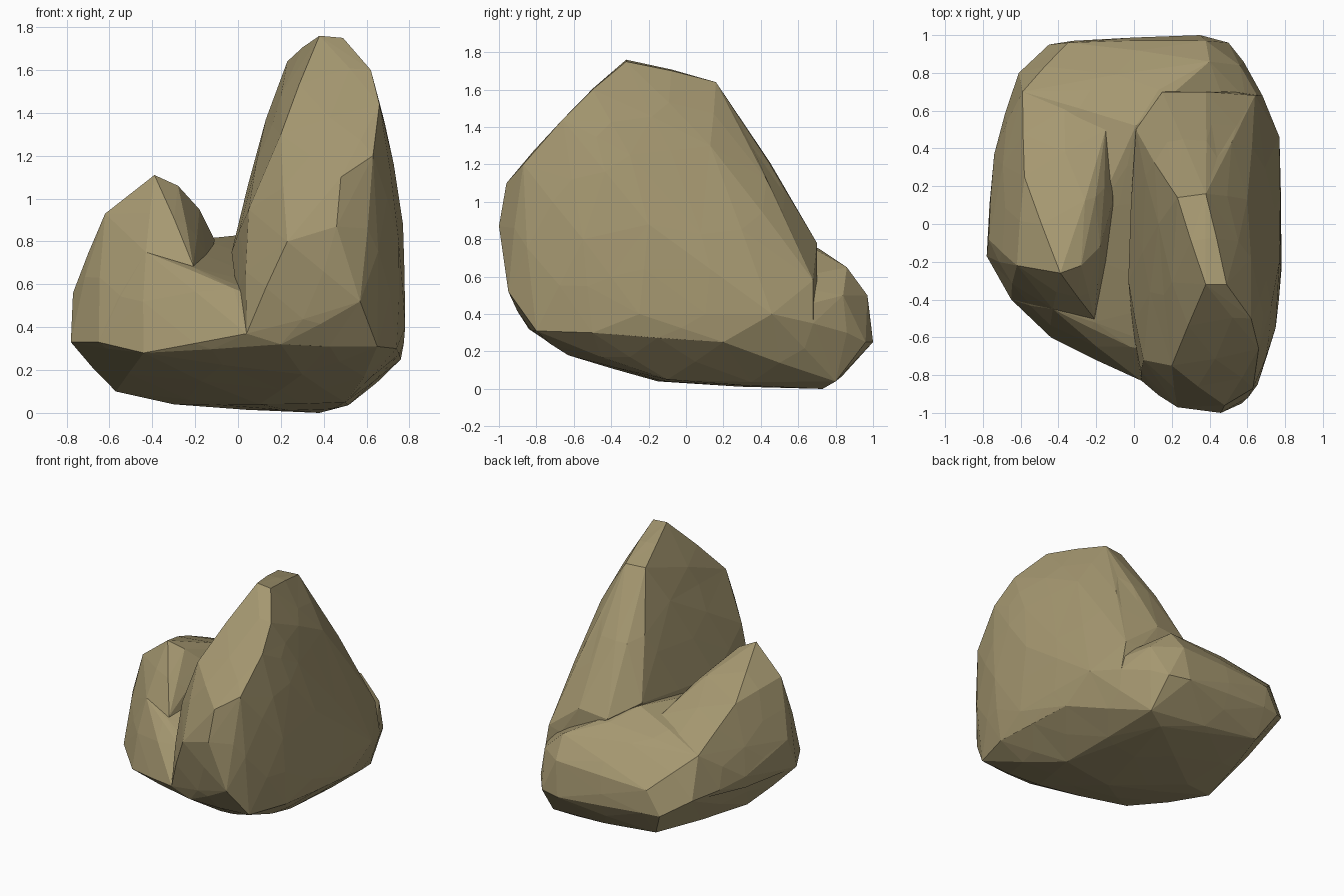
import bpy
import bmesh

default_cube = bpy.data.objects.get("Cube")
if default_cube:
    bpy.data.objects.remove(default_cube, do_unlink=True)

# Single sandy stone colour
stone = bpy.data.materials.new("sandy_stone")
stone.use_nodes = True
stone_colour = (.38, .315, .165, 1)
stone.diffuse_color = stone_colour
for node in stone.node_tree.nodes:
    if node.type == "BSDF_PRINCIPLED":
        node.inputs["Base Color"].default_value = stone_colour
        node.inputs["Roughness"].default_value = .9


def make_boulder(name, corners):
    """Convex faceted boulder wrapped around a few corner points."""
    bm = bmesh.new()
    for corner in corners:
        bm.verts.new(corner)
    bmesh.ops.convex_hull(bm, input=bm.verts[:])
    loose = [v for v in bm.verts if not v.link_faces]
    bmesh.ops.delete(bm, geom=loose, context="VERTS")
    bmesh.ops.recalc_face_normals(bm, faces=bm.faces[:])
    bm.normal_update()
    # Split only the long edges, pushing them out a little for worn facets
    long_edges = [e for e in bm.edges if e.calc_length() > .4]
    bmesh.ops.subdivide_edges(bm, edges=long_edges, cuts=1, smooth=.08)
    bmesh.ops.triangulate(bm, faces=bm.faces[:])
    bmesh.ops.recalc_face_normals(bm, faces=bm.faces[:])
    mesh = bpy.data.meshes.new(name)
    bm.to_mesh(mesh)
    bm.free()
    mesh.materials.append(stone)
    boulder = bpy.data.objects.new(name, mesh)
    bpy.context.scene.collection.objects.link(boulder)
    return boulder


# Rims shared by the base and the lobe above, so the flanks run on unbroken
left_flank_rim = [
    (.04, -.83, .37), (.2, -.84, .32), (.65, -.8, .31), (.74, -.5, .3),
    (.78, -.25, .4), (.76, .2, .25), (.77, .46, .4), (.68, .68, .35),
]
right_flank_rim = [
    (-.2, -.68, .3), (-.44, -.6, .28), (-.65, -.4, .33), (-.78, -.17, .33),
    (-.77, -.08, .56), (-.74, .37, .45), (-.61, .8, .4), (-.59, .7, .69),
]

# Tall fin: top plate, front ridge, outer flank, back spine, inner wall
tall_lobe = left_flank_rim + [
    (.38, -.32, 1.76), (.49, -.32, 1.75), (.23, .14, 1.64), (.38, .16, 1.64),
    (.62, -.5, 1.6), (.66, -.66, 1.44), (.63, -.87, 1.2), (.48, -.96, 1.1),
    (.46, -1, .87), (.23, -.97, .8), (.57, -.95, .52), (.2, -.75, 1.3),
    (.05, -.72, .95), (.75, -.55, .8), (.77, -.2, .88), (.7, -.3, 1.25),
    (.6, .13, 1.3), (.3, .36, 1.28), (.44, .35, 1.3), (.38, .7, .78),
    (.15, .7, .76), (.64, .68, .58), (.13, 0, 1.37), (.01, .5, .84),
    (-.03, -.3, .75),
]

# Low lobe: peak, inner ridge, outer ridge running back
low_lobe = right_flank_rim + [
    (-.39, -.26, 1.11), (-.28, -.22, 1.06), (-.18, -.12, .95),
    (-.11, .13, .81), (-.62, -.22, .93), (-.58, .25, .9), (-.15, .5, .8),
    (-.43, -.45, .75), (-.21, -.5, .69),
]

# Base: valley floor, back shelf, tail and shallow underside
base = left_flank_rim + right_flank_rim + [
    (-.02, -.65, .58), (-.43, -.45, .75), (-.21, -.52, .68),
    (-.08, .1, .78), (.01, .52, .83), (.13, .71, .75), (.4, .86, .65),
    (.38, .97, .5), (.56, .84, .5), (-.35, .96, .47), (-.45, .95, .3),
    (-.32, .97, .3), (.35, 1, .25), (.5, .96, .25), (.58, .86, .3),
    (.38, .73, 0), (.52, .8, .04), (.5, -.1, .05), (.1, -.15, .04),
    (-.3, .2, .04), (-.57, .1, .1), (.3, -.63, .18), (-.35, .85, .12),
]

rock = make_boulder("rock", tall_lobe)
helpers = [make_boulder("low_lobe", low_lobe),
           make_boulder("rock_base", base)]

# Fuse the boulders into one skin
for helper in helpers:
    helper.hide_render = True
    fuse = rock.modifiers.new("fuse", "BOOLEAN")
    fuse.operation = "UNION"
    fuse.solver = "EXACT"
    fuse.object = helper
bpy.context.view_layer.update()
depsgraph = bpy.context.evaluated_depsgraph_get()
fused = bpy.data.meshes.new_from_object(rock.evaluated_get(depsgraph))
rock.modifiers.clear()
rock.data = fused
for helper in helpers:
    bpy.data.objects.remove(helper, do_unlink=True)

# Flat stone facets
fused.materials.clear()
fused.materials.append(stone)
for face in fused.polygons:
    face.material_index = 0
    face.use_smooth = False
fused.update()
